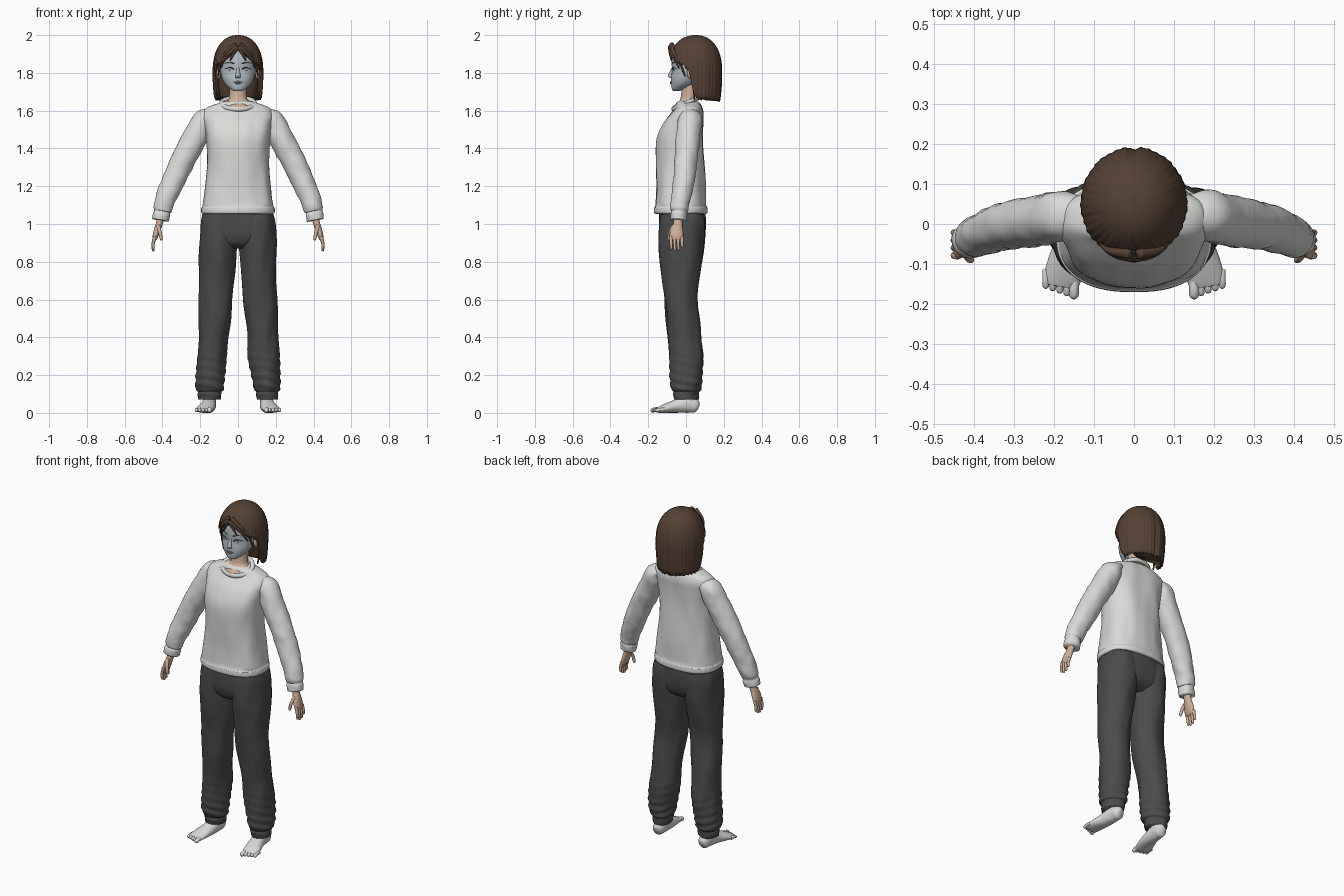
import bpy, bmesh, math
from mathutils import Vector, noise
from mathutils.bvhtree import BVHTree

if "Cube" in bpy.data.objects:
    bpy.data.objects.remove(bpy.data.objects["Cube"], do_unlink=True)


def material(name, r, g, b):
    m = bpy.data.materials.new(name)
    m.use_nodes = True
    m.diffuse_color = (r, g, b, 1)
    bsdf = next(n for n in m.node_tree.nodes if n.type == 'BSDF_PRINCIPLED')
    bsdf.inputs["Base Color"].default_value = (r, g, b, 1)
    bsdf.inputs["Roughness"].default_value = 0.8
    return m


HAIR = material("brown hair", .09, .052, .034)
KNIT = material("off white knit", .7, .7, .68)
CLOTH = material("charcoal cloth", .07, .07, .07)
FACE = material("pale cool face", .45, .51, .54)
SKIN = material("warm skin", .62, .43, .32)
FOOT = material("pale foot", .7, .69, .68)
DARK = material("dark lash", .05, .04, .04)
LIP = material("muted lip", .36, .33, .34)


def finish(name, bm, mat, outward=True):
    if outward:
        bmesh.ops.recalc_face_normals(bm, faces=bm.faces)
    me = bpy.data.meshes.new(name)
    bm.to_mesh(me)
    bm.free()
    me.materials.append(mat)
    for p in me.polygons:
        p.use_smooth = True
    ob = bpy.data.objects.new(name, me)
    bpy.context.collection.objects.link(ob)
    return ob


def smooth_path(pts, steps):
    """Catmull-Rom interpolation through tuples of any length."""
    out = []
    for i in range(len(pts) - 1):
        a, b, c, d = (pts[max(i - 1, 0)], pts[i], pts[i + 1], pts[min(i + 2, len(pts) - 1)])
        for k in range(steps):
            t = k / steps
            out.append([q + t * ((r - p) / 2 + t * ((2 * p - 5 * q + 4 * r - s) / 2
                        + t * (3 * (q - r) + s - p) / 2)) for p, q, r, s in zip(a, b, c, d)])
    return out + [list(pts[-1])]


def loft(name, rings, mat, s=1, flat=False, ref=(0, 1, 0), power=2, n=32, steps=5, fold=None):
    """Skin rings of (x, y, z, half width, half depth); s mirrors in x."""
    rings = smooth_path([(r[0] * s, *r[1:]) for r in rings], steps)
    cen = [Vector(r[:3]) for r in rings]
    bm, rows = bmesh.new(), []
    for i, r in enumerate(rings):
        t = Vector((0, 0, 1)) if flat else (cen[min(i + 1, len(cen) - 1)] - cen[max(i - 1, 0)]).normalized()
        v = Vector(ref)
        v = (v - t * v.dot(t)).normalized()
        u = v.cross(t)
        row = []
        for k in range(n):
            a = 2 * math.pi * k / n
            ca, sa = math.cos(a), math.sin(a)
            d = (u * math.copysign(abs(ca) ** (2 / power), ca) * r[3]
                 + v * math.copysign(abs(sa) ** (2 / power), sa) * r[4])
            p = cen[i] + d
            if fold:
                p += d.normalized() * fold(p)
            p.z = max(p.z, 0)
            row.append(bm.verts.new(p))
        rows.append(row)
    for a, b in zip(rows, rows[1:]):
        for k in range(n):
            bm.faces.new((a[k], a[k - 1], b[k - 1], b[k]))
    bm.faces.new(rows[0])
    bm.faces.new(rows[-1])
    return finish(name, bm, mat)


def ball(name, loc, size, mat):
    bm = bmesh.new()
    bmesh.ops.create_uvsphere(bm, u_segments=20, v_segments=12, radius=1)
    for v in bm.verts:
        v.co = Vector(loc) + v.co * Vector(size)
    return finish(name, bm, mat)


def tube(name, pts, radius, mat, s=1, tip=.7, **kw):
    """Round tapered finger, toe or lock."""
    k = len(pts) - 1
    ends = [(*p, radius * (1 + (tip - 1) * i / k), radius * (1 + (tip - 1) * i / k)) for i, p in enumerate(pts)]
    direction = (Vector(pts[-1]) - Vector(pts[-2])).normalized() * radius * .6
    ends.append((*(Vector(pts[-1]) + direction), radius * .15, radius * .15))
    return loft(name, ends, mat, s, n=12, steps=4, **kw)


# Cloth folds
def knit_fold(p):
    return .007 * noise.noise(Vector((p.x * 16, p.y * 16, p.z * 5))) if p.z > 1.1 else 0


def sleeve_fold(p):
    return .005 * noise.noise(Vector((p.x * 22, p.y * 18, p.z * 26)))


def leg_fold(p):
    low = max(0, 1 - abs(p.z - .2) / .16)
    return (.009 * noise.noise(Vector((p.x * 16, p.y * 16, p.z * 5)))
            + .004 * low * math.sin(p.z * 130 + p.x * 22 + p.y * 25))


# Sweater body, hem seam and collar
loft("sweater_body", [
    (0, -.028, 1.052, .18, .128), (0, -.028, 1.06, .194, .141), (0, -.028, 1.085, .194, .141),
    (0, -.028, 1.1, .187, .136), (0, -.027, 1.2, .173, .132), (0, -.03, 1.32, .163, .129),
    (0, -.031, 1.45, .168, .124), (0, -.015, 1.53, .18, .107), (0, .004, 1.58, .188, .088),
    (0, .015, 1.615, .165, .07), (0, .012, 1.64, .105, .06), (0, .01, 1.65, .07, .045)],
    KNIT, flat=True, power=2.4, n=64, fold=knit_fold)


def ring_band(name, radius, width, depth, y, z, tilt, mat):
    bm, n, m, rows = bmesh.new(), 56, 10, []
    for i in range(n):
        a = 2 * math.pi * i / n
        rows.append([])
        for k in range(m):
            b = 2 * math.pi * k / m
            w = 1 + radius * math.cos(b) / depth
            rows[i].append(bm.verts.new((width * w * math.cos(a), y + depth * w * math.sin(a),
                                         z + tilt * math.sin(a) + radius * 1.3 * math.sin(b))))
    for i in range(n):
        for k in range(m):
            bm.faces.new((rows[i - 1][k - 1], rows[i][k - 1], rows[i][k], rows[i - 1][k]))
    return finish(name, bm, mat)


ring_band("sweater_collar", .01, .088, .066, -.002, 1.638, .03, KNIT)

# Hips of the trousers
loft("trouser_hips", [(0, -.022, .87, .06, .07), (0, -.022, .9, .14, .105), (0, -.022, .95, .188, .121),
                      (0, -.02, 1.02, .192, .124), (0, -.02, 1.08, .18, .122)],
     CLOTH, flat=True, power=2.5, n=56, fold=leg_fold)

# Neck and head
loft("neck", [(0, -.008, 1.59, .075, .06), (0, -.008, 1.62, .078, .062), (0, .005, 1.645, .062, .048),
              (0, .015, 1.67, .047, .043), (0, .025, 1.76, .046, .045)], SKIN, flat=True)
head = loft("head", [
    (0, -.05, 1.703, .018, .014), (0, -.044, 1.712, .036, .03), (0, -.018, 1.738, .066, .06),
    (0, .003, 1.77, .084, .083), (0, .02, 1.81, .093, .094), (0, .03, 1.86, .098, .106),
    (0, .037, 1.91, .094, .104), (0, .04, 1.95, .072, .08), (0, .042, 1.975, .03, .035)],
    FACE, flat=True, n=48, power=2.1)
tree = BVHTree.FromPolygons([v.co for v in head.data.vertices], [p.vertices for p in head.data.polygons])


def on_face(x, z):
    return tree.ray_cast(Vector((x, -1, z)), Vector((0, 1, 0)))[0]


loft("nose", [(0, -.066, 1.838, .006, .006), (0, -.074, 1.81, .009, .01), (0, -.083, 1.788, .013, .013),
              (0, -.078, 1.776, .014, .01), (0, -.07, 1.77, .006, .005)], FACE, flat=True, n=16)
for name, z, w in (("upper_lip", 1.752, .022), ("lower_lip", 1.745, .017)):
    ball(name, on_face(0, z), (w, .006, .004), LIP)


def face_line(name, pts, radius, mat, s):
    path = [on_face(x, z) for x, z in pts]
    return tube(name, [tuple(p) for p in path], radius, mat, s, tip=.4)


# Hair shell: hanging length depends on the angle from the front
EDGE = [(0, 1.925), (15, 1.9), (40, 1.865), (65, 1.84), (77, 1.8), (85, 1.69), (95, 1.66), (181, 1.652)]


def hair_edge(deg):
    for (a, za), (b, zb) in zip(EDGE, EDGE[1:]):
        if deg < b:
            return za + (zb - za) * (deg - a) / (b - a)


bm, cols, rows, grid = bmesh.new(), 180, 26, []
for i in range(rows + 1):
    t = max(i / rows, .02)
    grid.append([])
    for j in range(cols):
        a = 2 * math.pi * j / cols
        deg = math.degrees(min(a, 2 * math.pi - a))
        low = hair_edge(deg) + .006 * math.sin(j * 1.9) * math.sin(j * .7)
        z = 2 - (2 - low) * t ** 2
        if z > 1.8:
            r = (1 - ((z - 1.8) / .2) ** 2.4) ** .45
        else:
            r = 1 - .08 * ((1.8 - z) / .15) ** 2
        r *= 1 + t * (.01 * math.sin(j * 1.4) + .008 * math.sin(j * .47))
        part = .05 * t * math.exp(-(min(deg, 180 - deg) / 4) ** 2)
        r *= 1 - part
        depth = .148 if math.cos(a) > 0 else .14
        grid[i].append(bm.verts.new((.133 * r * math.sin(a), .052 - depth * r * math.cos(a), z)))
for i in range(rows):
    for j in range(cols):
        bm.faces.new((grid[i][j - 1], grid[i + 1][j - 1], grid[i + 1][j], grid[i][j]))
bm.faces.new(grid[0])
hair = finish("hair", bm, HAIR, outward=False)
thick = hair.modifiers.new("thickness", 'SOLIDIFY')
thick.thickness, thick.offset = .014, -1
# Inner hair behind the neck
loft("inner_hair", [(0, .12, 1.67, .095, .045), (0, .11, 1.76, .105, .06), (0, .1, 1.88, .09, .065)],
     HAIR, flat=True, power=2.6)

# Paired parts
for s, side in ((1, "left"), (-1, "right")):
    # Face details
    ball(side + "_ear", (.103 * s, .025, 1.8), (.012, .02, .032), SKIN)
    face_line(side + "_upper_lash", [(.022, 1.82), (.042, 1.829), (.065, 1.822)], .0035, DARK, s)
    face_line(side + "_brow", [(.02, 1.848), (.045, 1.856), (.07, 1.85)], .003, HAIR, s)
    eye = on_face(.043 * s, 1.819)
    ball(side + "_iris", eye, (.009, .003, .008), LIP)
    # Fringe locks
    for k, path in enumerate((
            [(.004, -.082, 1.94), (.04, -.078, 1.91), (.07, -.062, 1.875), (.09, -.04, 1.83)],
            [(.01, -.075, 1.95), (.06, -.066, 1.91), (.09, -.035, 1.86), (.104, -.008, 1.79)],
            [(.004, -.083, 1.935), (.022, -.083, 1.905), (.04, -.078, 1.87)],
            [(.1, .005, 1.87), (.112, .03, 1.8), (.112, .04, 1.73), (.1, .045, 1.665)])):
        tube(f"{side}_hair_lock_{k + 1}", path, .013, HAIR, s, tip=.3)
    # Sleeve with cuff
    loft(side + "_sleeve", [
        (.14, .028, 1.585, .03, .045), (.18, .022, 1.55, .06, .062), (.225, .01, 1.46, .066, .063),
        (.29, 0, 1.34, .064, .06), (.345, -.012, 1.22, .06, .056), (.385, -.028, 1.13, .054, .051),
        (.4, -.035, 1.078, .05, .047), (.403, -.036, 1.066, .043, .041), (.405, -.038, 1.05, .047, .044),
        (.41, -.04, 1.02, .046, .042)], KNIT, s, n=40, fold=sleeve_fold)
    # Hand, fingers and thumb
    loft(side + "_hand", [(.407, -.04, 1.04, .02, .025), (.417, -.043, 1, .018, .024),
                          (.429, -.049, .965, .017, .034), (.439, -.051, .93, .014, .036),
                          (.443, -.051, .915, .008, .028)], SKIN, s, n=20)
    for k, length in enumerate((.055, .064, .06, .045)):
        y = -.079 + .019 * k
        tube(f"{side}_finger_{k + 1}", [(.44, y, .935), (.449, y, .925 - length * .5), (.449, y + .002, .925 - length)],
             .0095, SKIN, s)
    tube(side + "_thumb", [(.423, -.065, .99), (.413, -.085, .955), (.406, -.09, .92)], .011, SKIN, s)
    # Trouser leg gathered at the ankle
    loft(side + "_trouser_leg", [
        (.1, -.02, 1.05, .088, .115), (.1, -.02, 1, .1, .122), (.104, -.024, .9, .101, .12),
        (.108, -.026, .8, .098, .11), (.118, -.027, .6, .09, .087), (.13, -.007, .42, .08, .087),
        (.137, .003, .3, .081, .088), (.15, 0, .17, .076, .083), (.151, 0, .125, .072, .077),
        (.151, 0, .112, .06, .066), (.151, 0, .1, .06, .066), (.152, 0, .07, .056, .062)],
        CLOTH, s, flat=True, n=44, steps=9, fold=leg_fold)
    # Bare foot
    loft(side + "_ankle", [(.151, .018, .03, .034, .042), (.151, .015, .07, .034, .042),
                           (.151, .01, .13, .036, .04)], FOOT, s, flat=True)
    loft(side + "_foot", [
        (.149, .066, .03, .01, .014), (.15, .055, .034, .029, .034), (.152, .01, .047, .036, .047),
        (.158, -.05, .036, .041, .036), (.17, -.1, .026, .046, .026), (.18, -.14, .017, .046, .017),
        (.183, -.155, .015, .038, .012)], FOOT, s, ref=(0, 0, 1))
    for k in range(5):
        x = .149 + .0175 * k
        tube(f"{side}_toe_{k + 1}", [(x, -.13 + .004 * k, .018), (x + .001, -.16 + .005 * k, .018),
                                     (x + .001, -.18 + .006 * k, .012)],
             .0135 if k == 0 else .0095, FOOT, s, tip=.85, ref=(0, 0, 1))
